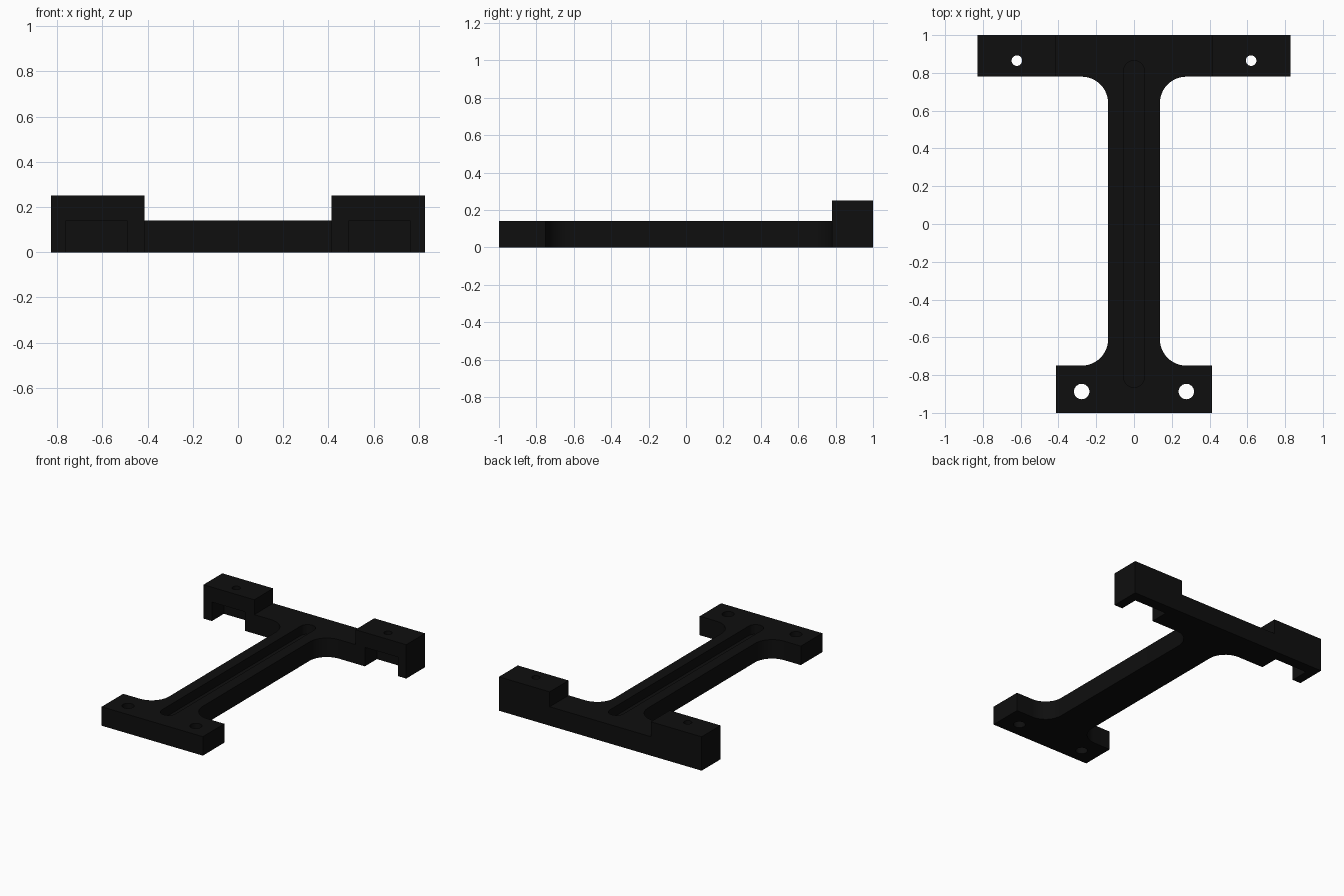
import bpy, bmesh, math

if "Cube" in bpy.data.objects:
    bpy.data.objects.remove(bpy.data.objects["Cube"])

black = bpy.data.materials.new("matte black")
black.diffuse_color = (0.0045, 0.0045, 0.0045, 1)
black.use_nodes = True
black.node_tree.nodes["Principled BSDF"].inputs["Base Color"].default_value = black.diffuse_color


def prism(name, points, z0, z1):
    """Extrude a flat counter-clockwise outline from z0 to z1."""
    bm = bmesh.new()
    face = bm.faces.new([bm.verts.new((x, y, z0)) for x, y in points])
    top = bmesh.ops.extrude_face_region(bm, geom=[face])["geom"]
    bmesh.ops.translate(bm, vec=(0, 0, z1 - z0),
                        verts=[v for v in top if isinstance(v, bmesh.types.BMVert)])
    bmesh.ops.recalc_face_normals(bm, faces=bm.faces)
    mesh = bpy.data.meshes.new(name)
    bm.to_mesh(mesh)
    bm.free()
    mesh.materials.append(black)
    ob = bpy.data.objects.new(name, mesh)
    bpy.context.collection.objects.link(ob)
    return ob


def arc(cx, cy, r, a0, a1, n):
    angles = [math.radians(a0 + (a1 - a0) * i / n) for i in range(n + 1)]
    return [(cx + r * math.cos(a), cy + r * math.sin(a)) for a in angles]


def combine(target, tool, operation):
    """Boolean the tool into the target, then remove the tool."""
    mod = target.modifiers.new(operation.lower(), 'BOOLEAN')
    mod.operation, mod.solver, mod.object = operation, 'EXACT', tool
    bpy.context.view_layer.objects.active = target
    bpy.ops.object.modifier_apply(modifier=mod.name)
    bpy.data.objects.remove(tool, do_unlink=True)


T = 0.14      # plate thickness
S = 0.137     # half width of the stem
R = 0.14      # fillet radius

# Plate: foot, stem and crossbar with a pocket near each end of the bar
right = [(0.413, -1), (0.413, -0.75)]
right += arc(S + R, -0.75 + R, R, 270, 180, 12)
right += arc(S + R, 0.78 - R, R, 180, 90, 12)
right += [(0.49, 0.78), (0.49, 0.92), (0.76, 0.92), (0.76, 0.78),
          (0.828, 0.78), (0.828, 1)]
left = [(-x, y) for x, y in reversed(right)]
bracket = prism("bracket", right + left, 0, T)

# Raised end blocks roofing the pockets
for s in (-1, 1):
    xs = sorted((0.413 * s, 0.828 * s))
    block = prism("end_block", [(xs[0], 0.78), (xs[1], 0.78), (xs[1], 1), (xs[0], 1)],
                  T, 0.25)
    combine(bracket, block, 'UNION')

# Screw holes in the blocks and in the foot
for s in (-1, 1):
    for x, y, r in ((0.62, 0.865, 0.028), (0.277, -0.887, 0.041)):
        hole = prism("hole_cutter", arc(x * s, y, r, 0, 345, 23), -0.1, 0.4)
        combine(bracket, hole, 'DIFFERENCE')

# Round-ended groove along the top of the stem
groove = arc(0, 0.81, 0.055, 0, 180, 12) + arc(0, -0.81, 0.055, 180, 360, 12)
combine(bracket, prism("groove_cutter", groove, 0.07, 0.3), 'DIFFERENCE')

# Smooth the fillets and holes, keep corners sharp
bpy.ops.object.select_all(action='DESELECT')
bracket.select_set(True)
bpy.context.view_layer.objects.active = bracket
bpy.ops.object.shade_smooth_by_angle(angle=math.radians(30))
